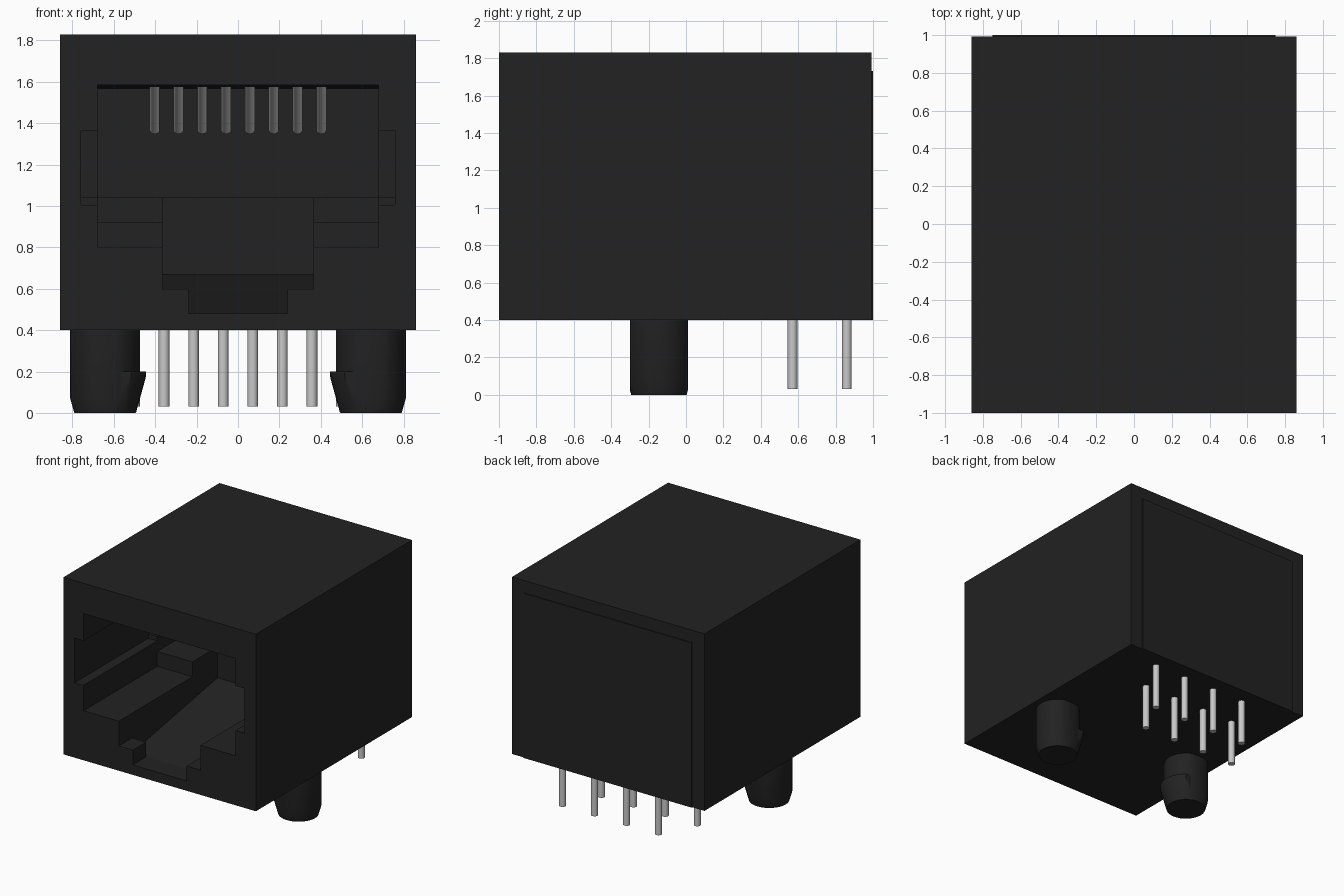
import bpy, bmesh, math
from mathutils import Vector

if "Cube" in bpy.data.objects:
    bpy.data.objects.remove(bpy.data.objects["Cube"], do_unlink=True)


def material(name, rgb):
    m = bpy.data.materials.new(name)
    m.use_nodes = True
    m.diffuse_color = (*rgb, 1)
    m.node_tree.nodes["Principled BSDF"].inputs["Base Color"].default_value = (*rgb, 1)
    return m


black = material("black plastic", (0.016, 0.016, 0.016))
metal = material("light grey metal", (0.58, 0.58, 0.58))


def make(name, bm, mat, smooth=False):
    bmesh.ops.recalc_face_normals(bm, faces=bm.faces)
    me = bpy.data.meshes.new(name)
    bm.to_mesh(me)
    bm.free()
    me.materials.append(mat)
    ob = bpy.data.objects.new(name, me)
    bpy.context.collection.objects.link(ob)
    bpy.ops.object.select_all(action="DESELECT")
    ob.select_set(True)
    bpy.context.view_layer.objects.active = ob
    if smooth:
        bpy.ops.object.shade_smooth_by_angle(angle=math.radians(35))
    return ob


def side_prism(name, points, x0, x1, mat):
    """Extrude a (y, z) outline from x0 to x1."""
    bm = bmesh.new()
    face = bm.faces.new([bm.verts.new((x0, y, z)) for y, z in points])
    ext = bmesh.ops.extrude_face_region(bm, geom=[face])
    moved = [v for v in ext["geom"] if isinstance(v, bmesh.types.BMVert)]
    bmesh.ops.translate(bm, verts=moved, vec=(x1 - x0, 0, 0))
    return make(name, bm, mat)


def box(name, x0, x1, y0, y1, z0, z1, mat):
    return side_prism(name, [(y0, z0), (y1, z0), (y1, z1), (y0, z1)], x0, x1, mat)


def rod(name, a, b, r, mat):
    a, b = Vector(a), Vector(b)
    bm = bmesh.new()
    bmesh.ops.create_cone(bm, cap_ends=True, segments=16, radius1=r, radius2=r,
                          depth=(b - a).length)
    rot = (b - a).to_track_quat("Z", "Y").to_matrix()
    bmesh.ops.rotate(bm, verts=bm.verts, matrix=rot)
    bmesh.ops.translate(bm, verts=bm.verts, vec=(a + b) / 2)
    return make(name, bm, mat, True)


# Housing with a stepped socket cut into the front
housing = box("housing", -0.86, 0.86, -1, 0.992, 0.4, 1.83, black)
cuts = [
    (0.68, [(-1.1, 1.586), (-1.1, 0.8), (-0.06, 0.8), (-0.06, 0.92), (0.2, 0.92),
            (0.2, 1.04), (0.5, 1.04), (0.5, 1.565)]),
    (0.76, [(-1.1, 1.365), (-1.1, 1.005), (-0.06, 1.005), (-0.06, 1.04),
            (0.49, 1.04), (0.49, 1.365)]),
    (0.365, [(-1.1, 1.1), (-1.1, 0.48), (-0.83, 0.48), (0.26, 0.67), (0.26, 1.1)]),
]
for half, outline in cuts:
    cutter = side_prism("socket_cutter", outline, -half, half, black)
    cutter.hide_render = True
    mod = housing.modifiers.new("socket", "BOOLEAN")
    mod.operation = "DIFFERENCE"
    mod.solver = "EXACT"
    mod.object = cutter
    bpy.context.view_layer.objects.active = housing
    bpy.ops.object.modifier_apply(modifier=mod.name)
    bpy.data.objects.remove(cutter, do_unlink=True)

# Back cover plate
box("back_plate", -0.75, 0.75, 0.985, 1.0, 0.4, 1.73, black)


def clipped_round(name, cx, cy, rings, half_y, mat, keep_inner=None):
    """Stack of circles (z, radius) clipped flat at front and back."""
    bm = bmesh.new()
    n = 32
    loops = [[bm.verts.new((cx + r * math.cos(2 * math.pi * i / n),
                            cy + r * math.sin(2 * math.pi * i / n), z))
              for i in range(n)] for z, r in rings]
    for lo, hi in zip(loops, loops[1:]):
        for i in range(n):
            bm.faces.new((lo[i], lo[(i + 1) % n], hi[(i + 1) % n], hi[i]))
    bm.faces.new(loops[0][::-1])
    bm.faces.new(loops[-1])
    planes = [((cx, cy + s * half_y, 0), (0, s, 0)) for s in (-1, 1)]
    if keep_inner:
        planes.append(((cx, cy, 0), (keep_inner, 0, 0)))
    for co, no in planes:
        geom = bm.verts[:] + bm.edges[:] + bm.faces[:]
        cut = bmesh.ops.bisect_plane(bm, geom=geom, plane_co=co, plane_no=no,
                                     clear_outer=True)
        edges = [e for e in cut["geom_cut"] if isinstance(e, bmesh.types.BMEdge)]
        bmesh.ops.holes_fill(bm, edges=edges)
    return make(name, bm, mat, True)


# Mounting pegs with inward snap barbs, and latch lips at the socket mouth
for side, s in (("left", 1), ("right", -1)):
    clipped_round(f"{side}_peg", s * 0.643, -0.145,
                  [(0, 0.148), (0.07, 0.168), (0.42, 0.168)], 0.155, black)
    clipped_round(f"{side}_peg_barb", s * 0.643, -0.145,
                  [(0.001, 0.15), (0.17, 0.197), (0.2, 0.198)], 0.15, black, s)
    x0, x1 = sorted((s * 0.24, s * 0.38))
    box(f"{side}_latch_lip", x0, x1, -1, -0.83, 0.46, 0.6, black)

# Staggered solder pins and sloping socket contacts
for i in range(8):
    x = -0.5 + i * 1.0 / 7
    rod(f"solder_pin_{i + 1}", (x, 0.57 if i % 2 == 0 else 0.86, 0.03),
        (x, 0.57 if i % 2 == 0 else 0.86, 0.45), 0.026, metal)
    x = -0.403 + i * 0.1151
    rod(f"contact_{i + 1}", (x, -0.25, 1.62), (x, 0.2, 1.37), 0.025, metal)
